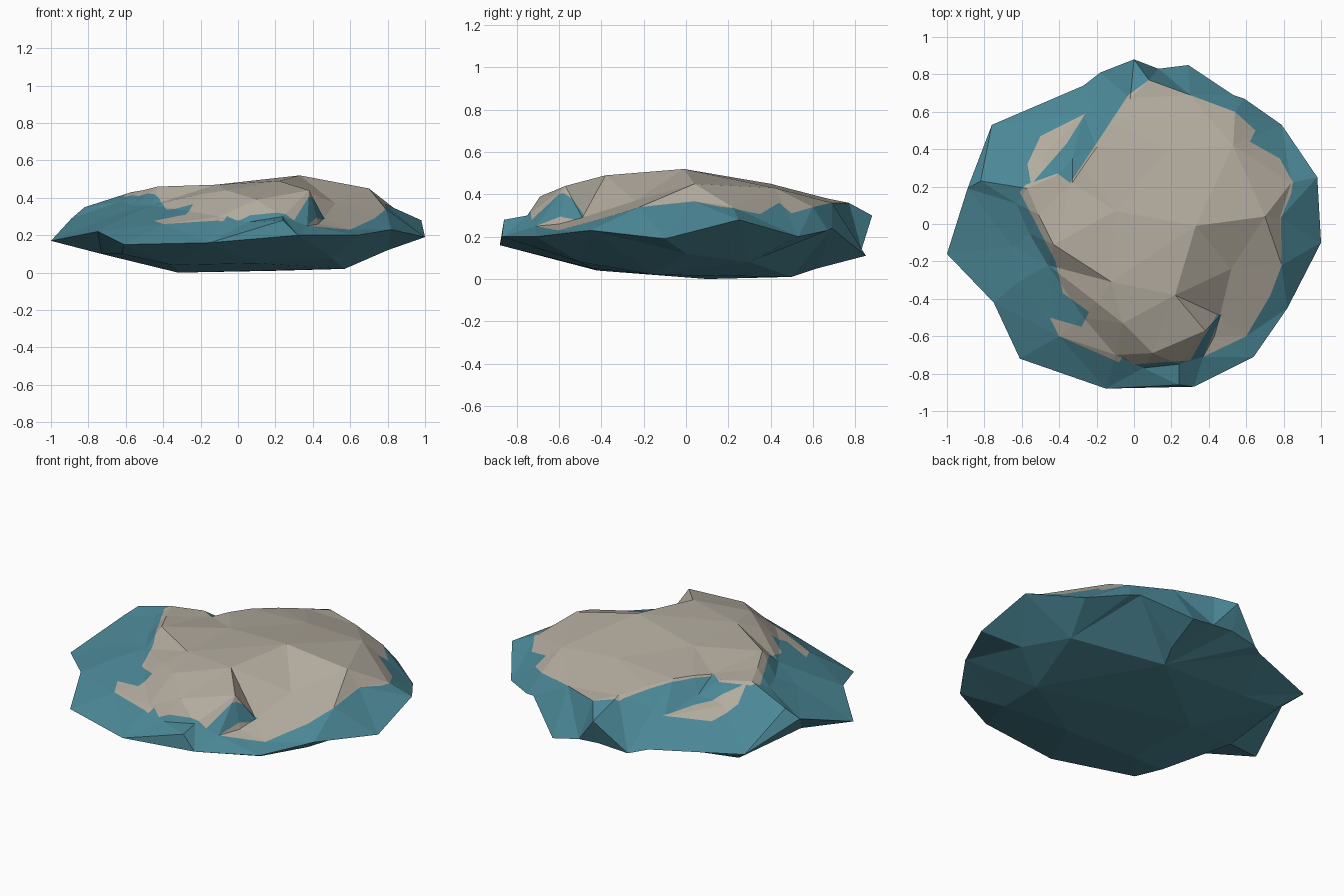
import bpy
import bmesh
from mathutils import Vector
from mathutils.geometry import delaunay_2d_cdt

default_cube = bpy.data.objects.get("Cube")
if default_cube:
    bpy.data.objects.remove(default_cube, do_unlink=True)


def make_material(name, colour):
    material = bpy.data.materials.new(name)
    material.use_nodes = True
    material.diffuse_color = colour
    shader = material.node_tree.nodes["Principled BSDF"]
    shader.inputs["Base Color"].default_value = colour
    shader.inputs["Roughness"].default_value = 0.9
    return material


def inside(point, outline):
    """Even-odd test of a point against a closed outline."""
    result = False
    for a, b in zip(outline, outline[1:] + outline[:1]):
        if (a[1] > point.y) != (b[1] > point.y):
            if point.x < a[0] + (point.y - a[1]) * (b[0] - a[0]) / (b[1] - a[1]):
                result = not result
    return result


def loop_edges(start, count):
    return [(start + i, start + (i + 1) % count) for i in range(count)]


def triangulate(points, edges, boundary):
    """Plan triangulation, limited to the inside of the boundary."""
    flat = [Vector(p[:2]) for p in points]
    verts, new_edges, faces = delaunay_2d_cdt(flat, edges, [], 0, 1e-5)[:3]
    kept = []
    for face in faces:
        centre = sum((verts[i] for i in face), Vector((0, 0))) / len(face)
        if inside(centre, boundary):
            kept.append(face)
    return verts, kept


def height_at(point, triangles):
    """Height of the faceted surface under a plan position."""
    best, height = -1e9, 0
    for a, b, c in triangles:
        area = (b - a).xy.cross((c - a).xy)
        if abs(area) < 1e-7:
            continue
        u = (b.xy - point).cross(c.xy - point) / area
        v = (c.xy - point).cross(a.xy - point) / area
        w = 1 - u - v
        if min(u, v, w) > best:
            best, height = min(u, v, w), u * a.z + v * b.z + w * c.z
    return height


def facets(inner_points):
    """Coarse facets spanning the rim and some inner points."""
    points = rim + inner_points
    verts, faces = triangulate(points, loop_edges(0, len(rim)), rim)
    solid = []
    for v in verts:
        nearest = min(points, key=lambda p: (Vector(p[:2]) - v).length)
        solid.append(Vector((v.x, v.y, nearest[2])))
    return solid, [tuple(face) for face in faces]


# Widest edge of the stone
rim = [
    (0, .88, .3), (.13, .83, .14), (.29, .85, .11), (.53, .69, .24),
    (.59, .67, .23), (.79, .53, .2), (.98, .25, .28), (1, -.1, .19),
    (.82, -.45, .23), (.64, -.71, .2), (.32, -.87, .2), (-.15, -.88, .16),
    (-.61, -.72, .15), (-.75, -.42, .22), (-1, -.16, .17), (-.89, .19, .29),
    (-.76, .53, .17), (-.27, .74, .15), (-.18, .81, .13),
]

# High points of the crown
crown = [
    (.33, -.01, .52), (.7, .04, .45), (.22, -.38, .49), (.52, -.24, .37),
    (-.1, .07, .47), (.18, .4, .45), (.53, .42, .43), (-.12, -.31, .47),
    (-.06, -.53, .44), (-.2, -.42, .42), (-.43, -.11, .46), (-.41, .26, .42),
    (-.57, .19, .43), (.08, .77, .36), (.78, .03, .37), (.84, .22, .34),
    (.38, -.57, .44), (.1, -.69, .39), (-.33, .22, .42), (-.2, .41, .43),
    (-.02, .67, .38), (.3, .69, .36), (-.11, .54, .41), (-.27, .31, .43),
    (-.51, .05, .44),
]
# Ledges, folds and grooves around the crown
ledges = [
    (.73, -.38, .29), (.6, -.6, .23), (.37, -.71, .25), (.46, -.49, .29),
    (.43, -.6, .26), (.24, -.75, .3), (.24, -.86, .28), (.05, -.77, .27),
    (-.1, -.7, .3), (-.4, -.6, .26), (-.27, -.5, .33), (-.82, .23, .35),
    (-.65, -.12, .31), (-.62, -.31, .29), (-.46, -.22, .36), (-.56, -.05, .36),
    (-.63, .11, .38), (-.33, .35, .35), (-.2, .58, .33), (-.5, .36, .33),
    (-.27, .59, .29), (.54, .6, .34), (.79, -.22, .34),
]
# Shallow underside
underside = [
    (-.32, .1, 0), (.57, -.15, .02), (.1, -.44, .05), (.2, .5, .01),
    (-.35, -.42, .04), (.7, .3, .08), (.25, .62, .05), (-.4, .45, .06),
    (-.73, -.05, .1), (-.66, .44, .09), (.8, 0, .12), (.5, -.5, .08),
    (0, .83, .15), (-.62, -.5, .1),
]

# Outline of the pale cap
cap = [
    (.08, .77), (.54, .6), (.65, .5), (.62, .44), (.78, .35), (.85, .22),
    (.84, .16), (.785, .03), (.79, -.22), (.73, -.38), (.6, -.6), (.37, -.71),
    (.47, -.48), (.44, -.49), (.3, -.73), (0, -.75), (-.06, -.71),
    (-.08, -.74), (-.4, -.6), (-.45, -.5), (-.28, -.55), (-.24, -.47),
    (-.38, -.37), (-.42, -.2), (-.61, .17), (-.58, .21), (-.41, .27),
    (-.34, .22), (-.03, .69),
]
# Outline of the small pale patch at the back
patch = [
    (-.26, .59), (-.5, .47), (-.57, .32), (-.55, .21), (-.5, .27), (-.36, .43),
]

# Cut both outlines into the upper facets
top_points, top_faces = facets(crown + ledges)
triangles = [[top_points[i] for i in face] for face in top_faces]
cut_points = [p.xy for p in top_points]
cut_edges = [(f[i], f[i - 1]) for f in top_faces for i in range(len(f))]
for outline in (cap, patch):
    cut_edges += loop_edges(len(cut_points), len(outline))
    cut_points += [Vector(p) for p in outline]
plan, plan_faces = triangulate(cut_points, cut_edges, rim)

# Assemble the closed stone
bm = bmesh.new()
verts = [bm.verts.new((v.x, v.y, height_at(v, triangles))) for v in plan]
for face in plan_faces:
    new_face = bm.faces.new([verts[i] for i in face])
    centre = new_face.calc_center_median().xy
    pale = inside(centre, cap) or inside(centre, patch)
    new_face.material_index = 1 if pale else 0

low_points, low_faces = facets(underside)
verts = [bm.verts.new(p) for p in low_points]
for face in low_faces:
    bm.faces.new([verts[i] for i in reversed(face)])

bmesh.ops.remove_doubles(bm, verts=bm.verts, dist=0.0005)
loose = [v for v in bm.verts if not v.link_faces]
bmesh.ops.delete(bm, geom=loose, context="VERTS")
bmesh.ops.recalc_face_normals(bm, faces=bm.faces)

mesh = bpy.data.meshes.new("flat_stone")
bm.to_mesh(mesh)
bm.free()
mesh.materials.append(make_material("teal stone", (.07, .245, .307, 1)))
mesh.materials.append(make_material("pale stone", (.45, .41, .345, 1)))
stone = bpy.data.objects.new("flat_stone", mesh)
bpy.context.scene.collection.objects.link(stone)
